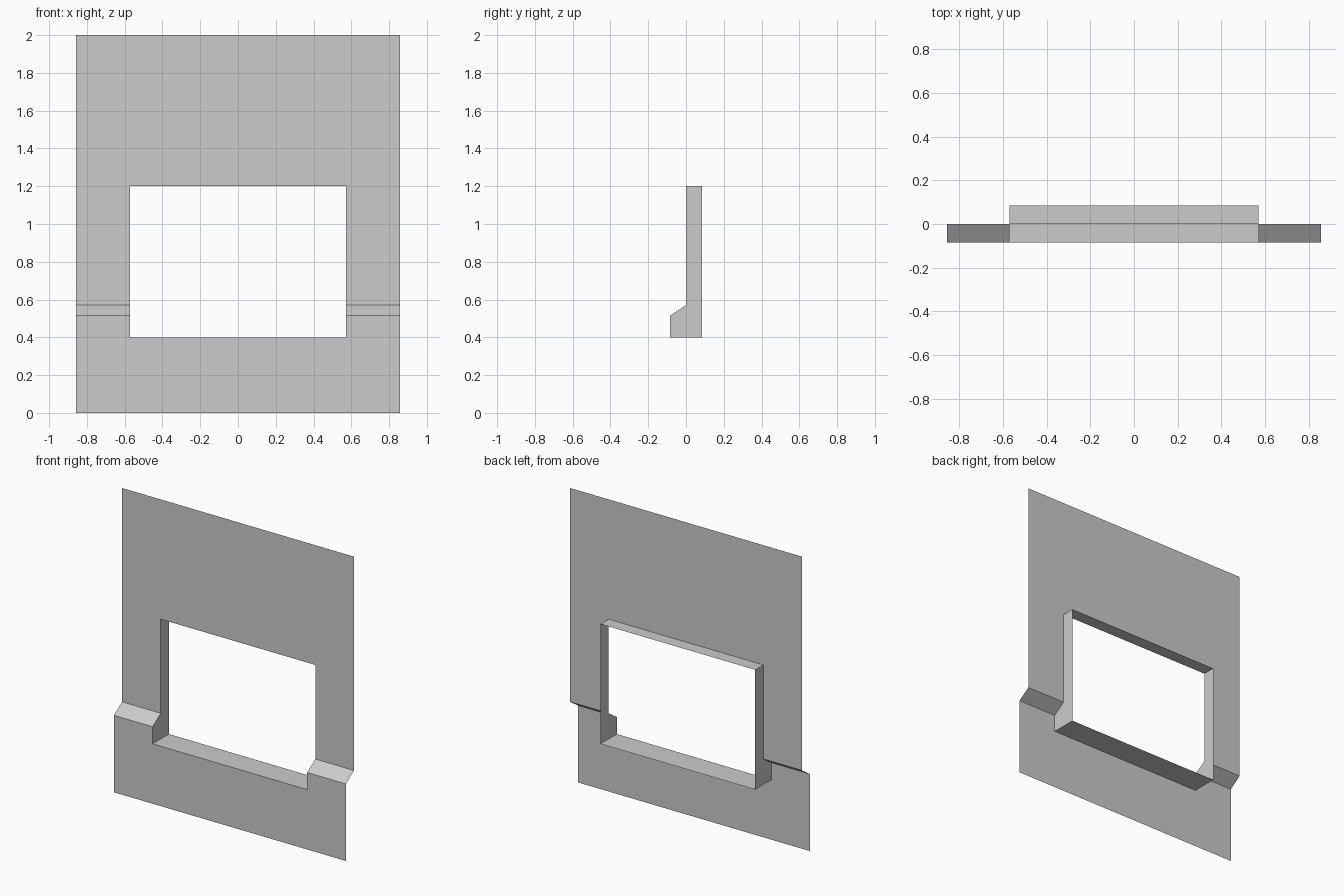
import bpy

if "Cube" in bpy.data.objects:
    bpy.data.objects.remove(bpy.data.objects["Cube"])

U = 2 / 3.5                       # model is laid out on a 3.5-unit tall module
W, H, D = 1.5 * U, 1.0 * U, 0.15 * U


def make_sheet(name, verts, faces):
    mesh = bpy.data.meshes.new(name)
    mesh.from_pydata(verts, [], faces)
    obj = bpy.data.objects.new(name, mesh)
    bpy.context.collection.objects.link(obj)
    return obj


# Wall side profile (y, z): thicker plinth, sloped ledge, upper wall
profile = [(-D, 0), (-D, 0.7 * U), (-D, 0.9 * U), (0, 1.0 * U), (0, 2.1 * U), (0, 2.0)]
OPEN = range(1, 4)                # profile spans cut away by the window

# Wall sheet: profile swept across x columns, leaving the opening empty
xs = [-W, -H, H, W]
verts = [(x, y, z) for y, z in profile for x in xs]
faces = []
for r in range(len(profile) - 1):
    for c in range(3):
        if c == 1 and r in OPEN:
            continue
        a = r * 4 + c
        faces.append((a, a + 1, a + 5, a + 4))
make_sheet("wall", verts, faces)

# Window reveal: opening outline carried back behind the wall
jamb = profile[1:5]
front = [(-H, y, z) for y, z in jamb] + [(H, y, z) for y, z in reversed(jamb)]
back = [(x, D, z) for x, y, z in front]
n = len(front)
make_sheet("window_reveal", front + back,
           [(i, i + n, (i + 1) % n + n, (i + 1) % n) for i in range(n)])
